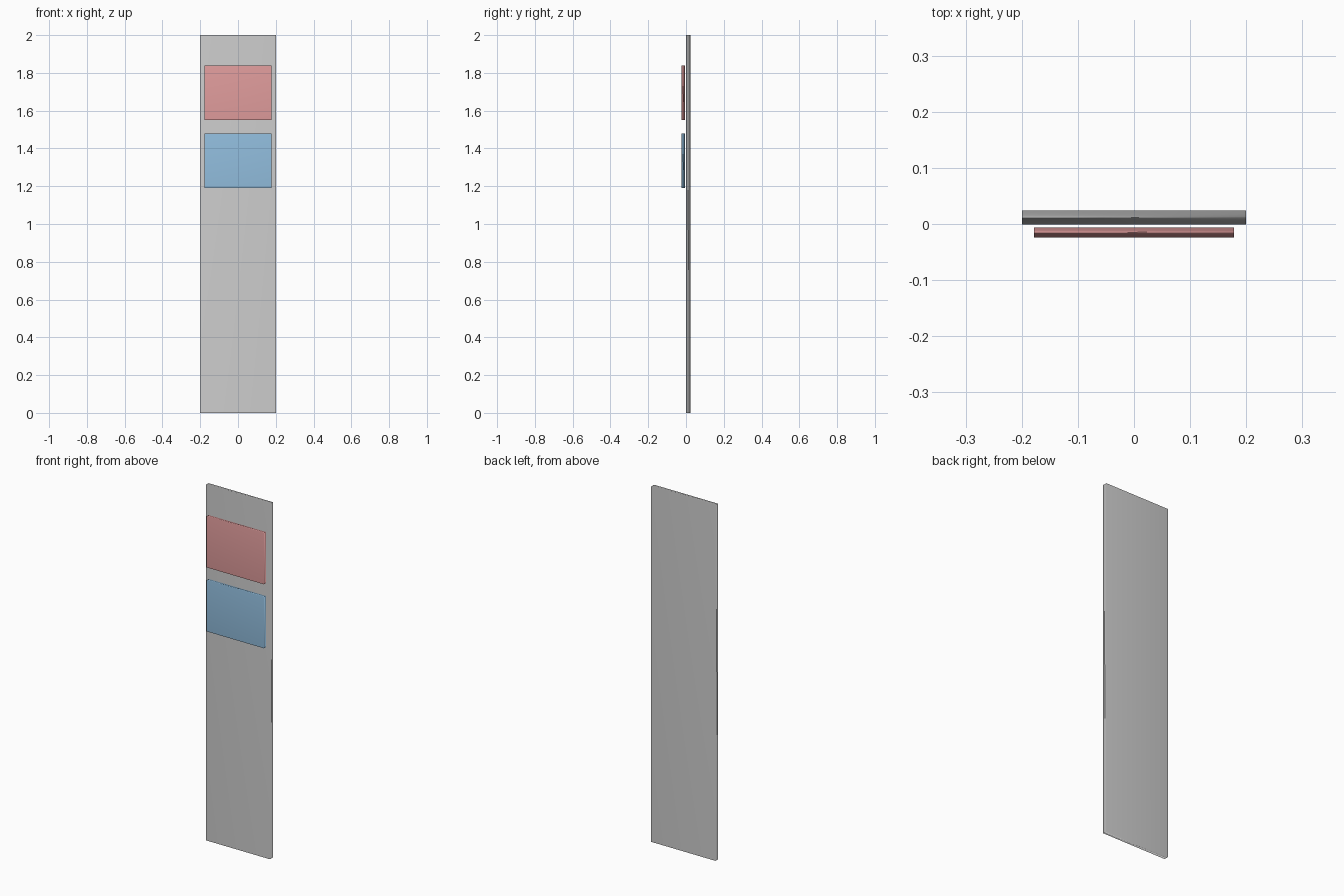
import bpy

cube = bpy.data.objects.get("Cube")
if cube:
    bpy.data.objects.remove(cube, do_unlink=True)


def material(name, rgb):
    mat = bpy.data.materials.new(name)
    mat.use_nodes = True
    color = (*rgb, 1.0)
    mat.diffuse_color = color
    mat.node_tree.nodes["Principled BSDF"].inputs["Base Color"].default_value = color
    return mat


def slab(name, half_width, y_range, z_range, mat):
    """Thin box with soft, area-weighted shading."""
    (y0, y1), (z0, z1) = y_range, z_range
    bpy.ops.mesh.primitive_cube_add(size=1, location=(0, (y0 + y1) / 2, (z0 + z1) / 2))
    obj = bpy.context.object
    obj.name = name
    obj.scale = (2 * half_width, y1 - y0, z1 - z0)
    bpy.ops.object.transform_apply(location=False, rotation=False, scale=True)
    obj.data.materials.append(mat)
    bpy.ops.object.shade_smooth()
    obj.modifiers.new("soft_normals", "WEIGHTED_NORMAL").mode = "FACE_AREA"
    return obj


grey = material("light_grey", (0.62, 0.62, 0.62))
red = material("soft_red", (0.76, 0.34, 0.34))
blue = material("soft_blue", (0.29, 0.52, 0.74))

# Tall backing board
slab("board", 0.2, (-0.001, 0.024), (0, 2), grey)

# Two plates floating just in front of the board
plate_depth = (-0.024, -0.006)
slab("upper_plate", 0.178, plate_depth, (1.55, 1.838), red)
slab("lower_plate", 0.178, plate_depth, (1.19, 1.478), blue)
